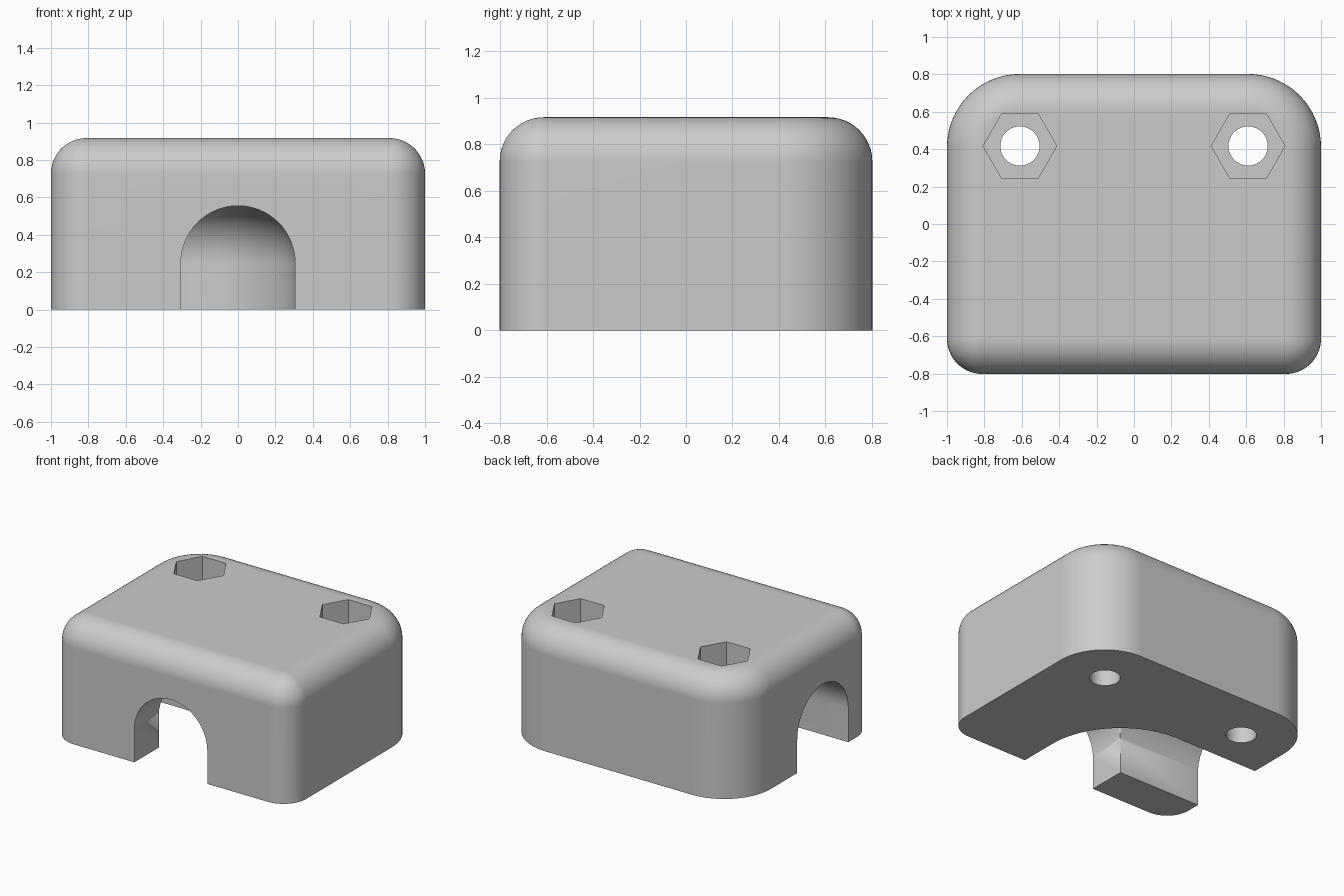
import bpy, bmesh, math

if "Cube" in bpy.data.objects:
    bpy.data.objects.remove(bpy.data.objects["Cube"])

HX, HY, H = 1.0, 0.802, 0.917      # half width, half depth, height
FILLET, R_BACK = 0.19, 0.39        # top edge / front corners, back corners
ARCH_R, SPRING = 0.305, 0.25       # channel arch
BEND = (-0.305, -0.51)             # sharp inner corner of the channel

grey = bpy.data.materials.new("plain grey")
grey.diffuse_color = (0.6, 0.6, 0.6, 1)
grey.use_nodes = True
grey.node_tree.nodes["Principled BSDF"].inputs["Base Color"].default_value = grey.diffuse_color


def loft(name, rings):
    """Skin closed rings of points into a capped solid."""
    bm = bmesh.new()
    vr = [[bm.verts.new(p) for p in ring] for ring in rings]
    n = len(vr[0])
    for a, b in zip(vr, vr[1:]):
        for i in range(n):
            j = (i + 1) % n
            bm.faces.new((a[i], a[j], b[j], b[i]))
    bm.faces.new(vr[0][::-1])
    bm.faces.new(vr[-1])
    bmesh.ops.remove_doubles(bm, verts=bm.verts, dist=1e-5)
    bmesh.ops.recalc_face_normals(bm, faces=bm.faces)
    me = bpy.data.meshes.new(name)
    bm.to_mesh(me)
    bm.free()
    me.materials.append(grey)
    ob = bpy.data.objects.new(name, me)
    bpy.context.collection.objects.link(ob)
    return ob


def outline(inset, z, seg=16):
    """Rounded rectangle, tighter at the front, shrunk by inset."""
    pts = []
    for k, (sx, sy, r) in enumerate([(1, 1, R_BACK), (-1, 1, R_BACK),
                                     (-1, -1, FILLET), (1, -1, FILLET)]):
        cx, cy = sx * (HX - r), sy * (HY - r)
        for i in range(seg + 1):
            a = math.pi / 2 * (k + i / seg)
            pts.append((cx + (r - inset) * math.cos(a), cy + (r - inset) * math.sin(a), z))
    return pts


def prism(name, x, y, r, sides, z0, z1):
    ring = [(x + r * math.cos(2 * math.pi * i / sides),
             y + r * math.sin(2 * math.pi * i / sides)) for i in range(sides)]
    return loft(name, [[(px, py, z) for px, py in ring] for z in (z0, z1)])


# Body with a rounded top edge
rings = [outline(0, 0)]
for i in range(13):
    a = math.pi / 2 * i / 12
    rings.append(outline(FILLET * (1 - math.cos(a)), H - FILLET + FILLET * math.sin(a)))
body = loft("clamp_body", rings)

# Arched channel turning from the front to the left side
profile = [(0, -0.1), (2 * ARCH_R, -0.1)]
profile += [(ARCH_R + ARCH_R * math.cos(math.pi * i / 32),
             SPRING + ARCH_R * math.sin(math.pi * i / 32)) for i in range(33)]
stations = [(BEND[0], -1.1, 0)]
stations += [(*BEND, math.pi / 2 * i / 24) for i in range(25)]
stations += [(-1.3, BEND[1], math.pi / 2)]
cutters = [loft("channel_cutter", [[(x + u * math.cos(a), y + u * math.sin(a), z)
                                    for u, z in profile] for x, y, a in stations])]

# Bolt holes with hexagonal nut pockets, concentric with the back corners
for side, s in (("left", -1), ("right", 1)):
    x, y = s * (HX - R_BACK), HY - R_BACK + 0.005
    cutters.append(prism(side + "_bolt_cutter", x, y, 0.105, 40, -0.1, H + 0.1))
    cutters.append(prism(side + "_nut_cutter", x, y, 0.197, 6, 0.46, H + 0.1))

bpy.context.view_layer.objects.active = body
body.select_set(True)
for c in cutters:
    c.hide_render = True
    m = body.modifiers.new(c.name, 'BOOLEAN')
    m.operation, m.solver, m.object = 'DIFFERENCE', 'EXACT', c
    bpy.ops.object.modifier_apply(modifier=m.name)
for c in cutters:
    bpy.data.objects.remove(c)

# Smooth curved walls, crisp cut edges
bpy.ops.object.shade_smooth_by_angle(angle=math.radians(30))
wn = body.modifiers.new("even_shading", 'WEIGHTED_NORMAL')
wn.keep_sharp = True
